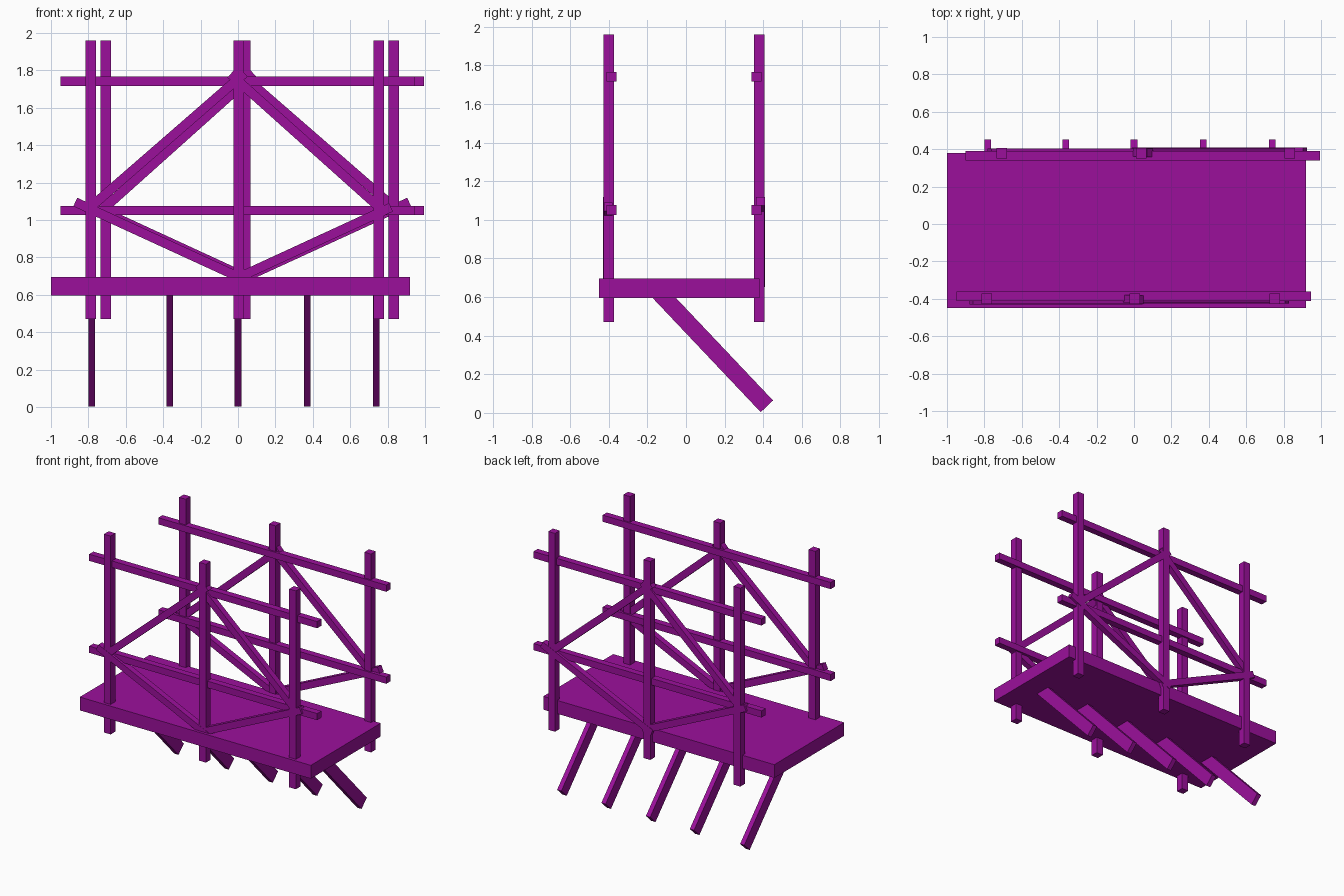
import bpy
from math import atan2, hypot
from mathutils import Matrix, Vector

if "Cube" in bpy.data.objects:
    bpy.data.objects.remove(bpy.data.objects["Cube"])

purple = bpy.data.materials.new("purple_paint")
purple.diffuse_color = (0.33, 0.005, 0.33, 1)
purple.use_nodes = True
purple.node_tree.nodes["Principled BSDF"].inputs["Base Color"].default_value = purple.diffuse_color


def box(name, center, size, rot=None):
    """Axis-aligned or rotated box, with the transform baked into the mesh."""
    bpy.ops.mesh.primitive_cube_add(size=1)
    ob = bpy.context.object
    ob.name = name
    m = Matrix.Translation(Vector(center)) @ (rot or Matrix.Identity(4))
    ob.data.transform(m @ Matrix.Diagonal((*size, 1)))
    ob.data.materials.append(purple)
    return ob


def brace(name, a, b, y, width=0.05, depth=0.045):
    """Beam in the xz plane between points a and b."""
    dx, dz = b[0] - a[0], b[1] - a[1]
    return box(name, ((a[0] + b[0]) / 2, y, (a[1] + b[1]) / 2),
               (hypot(dx, dz), depth, width), Matrix.Rotation(-atan2(dz, dx), 4, 'Y'))


# Deck slab
box("deck", (-0.04, -0.035, 0.645), (1.92, 0.83, 0.10))

# Front railing: posts, rails and diamond bracing
railing = []
for side, x in (("left", -0.787), ("middle", 0.005), ("right", 0.753)):
    railing.append(box(f"front_post_{side}", (x, -0.4, 1.215), (0.056, 0.056, 1.49)))
for level, z in (("lower", 1.051), ("upper", 1.742)):
    railing.append(box(f"front_rail_{level}", (-0.002, -0.386, z), (1.895, 0.05, 0.05)))
railing += [
    brace("front_brace_lower_left", (-0.87, 1.096), (0.045, 0.676), -0.407),
    brace("front_brace_lower_right", (-0.035, 0.675), (0.818, 1.068), -0.403),
    brace("front_brace_upper_left", (-0.81, 1.05), (0.035, 1.785), -0.405),
    brace("front_brace_upper_right", (0.775, 1.05), (-0.04, 1.78), -0.401),
]

# Back railing: the front one turned half round about a vertical axis
pivot = Vector((0.0225, -0.0105, 0))
turn = (Matrix.Translation(pivot) @ Matrix.Rotation(3.14159265, 4, 'Z')
        @ Matrix.Translation(-pivot))
for ob in railing:
    copy = ob.copy()
    copy.data = ob.data.copy()
    copy.data.transform(turn)
    copy.name = ob.name.replace("front", "back")
    bpy.context.collection.objects.link(copy)

# Sloping struts under the deck
top, foot = Vector((-0.15, 0.635)), Vector((0.419, 0.034))
d = foot - top
mid = (top + foot) / 2
for i, x in enumerate((-0.783, -0.365, 0.0, 0.37, 0.738)):
    box(f"support_strut_{i + 1}", (x, mid.x, mid.y), (0.035, d.length, 0.088),
        Matrix.Rotation(atan2(d.y, d.x), 4, 'X'))
